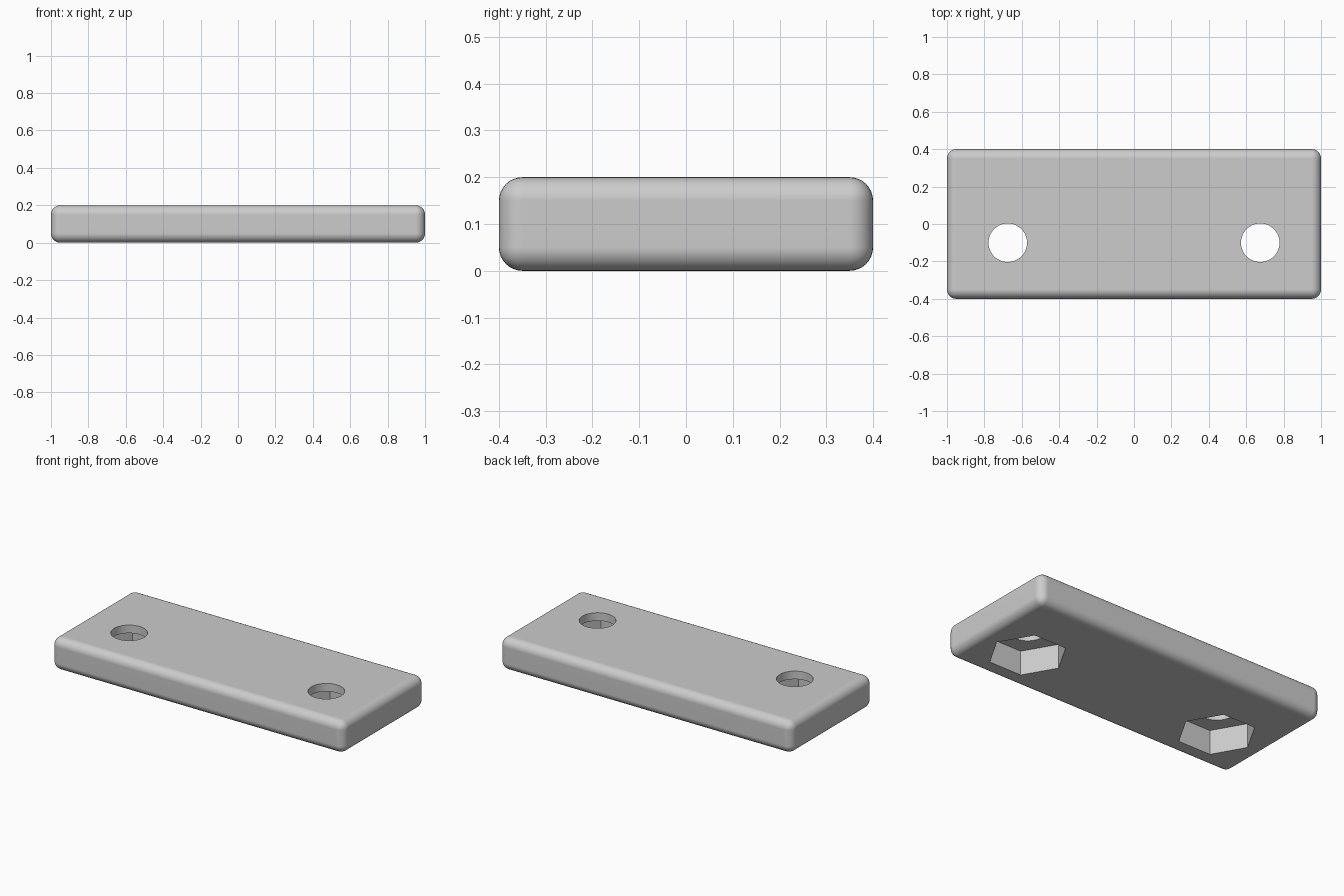
import bpy
import math

default = bpy.data.objects.get("Cube")
if default:
    bpy.data.objects.remove(default, do_unlink=True)

HOLE_X, HOLE_Y = 0.675, -0.1


def apply_modifier(obj, mod):
    bpy.ops.object.select_all(action='DESELECT')
    obj.select_set(True)
    bpy.context.view_layer.objects.active = obj
    bpy.ops.object.modifier_apply(modifier=mod.name)


def cut_prism(obj, x, sides, radius, bottom, top):
    """Subtract an upright prism from the plate."""
    bpy.ops.mesh.primitive_cylinder_add(
        vertices=sides, radius=radius, depth=top - bottom,
        location=(x, HOLE_Y, (bottom + top) / 2),
        rotation=(0, 0, math.pi / 2))
    cutter = bpy.context.object
    cutter.name = "cutter"
    cutter.hide_render = True
    mod = obj.modifiers.new("cut", 'BOOLEAN')
    mod.operation = 'DIFFERENCE'
    mod.solver = 'EXACT'
    mod.object = cutter
    apply_modifier(obj, mod)
    bpy.data.objects.remove(cutter, do_unlink=True)


# Plain grey material
grey = bpy.data.materials.new("plain grey")
grey.use_nodes = True
colour = (0.604, 0.604, 0.604, 1)
grey.diffuse_color = colour
grey.node_tree.nodes["Principled BSDF"].inputs["Base Color"].default_value = colour

# Plate with rounded edges
bpy.ops.mesh.primitive_cube_add(size=1, location=(0, 0, 0.1))
plate = bpy.context.object
plate.name = "mounting_plate"
plate.scale = (2, 0.8, 0.2)
bpy.ops.object.transform_apply(location=True, rotation=True, scale=True)
plate.data.materials.append(grey)
bevel = plate.modifiers.new("rounding", 'BEVEL')
bevel.width = 0.05
bevel.segments = 8
apply_modifier(plate, bevel)

# Hexagonal nut pockets below, round bolt holes above
for side in (-1, 1):
    cut_prism(plate, side * HOLE_X, 6, 0.22, -0.05, 0.15)
    cut_prism(plate, side * HOLE_X, 64, 0.103, 0.1, 0.25)

# Smooth rounding with flat main faces
bpy.ops.object.select_all(action='DESELECT')
plate.select_set(True)
bpy.context.view_layer.objects.active = plate
bpy.ops.object.shade_smooth_by_angle(angle=math.radians(30))
weighted = plate.modifiers.new("flat faces", 'WEIGHTED_NORMAL')
weighted.keep_sharp = True
